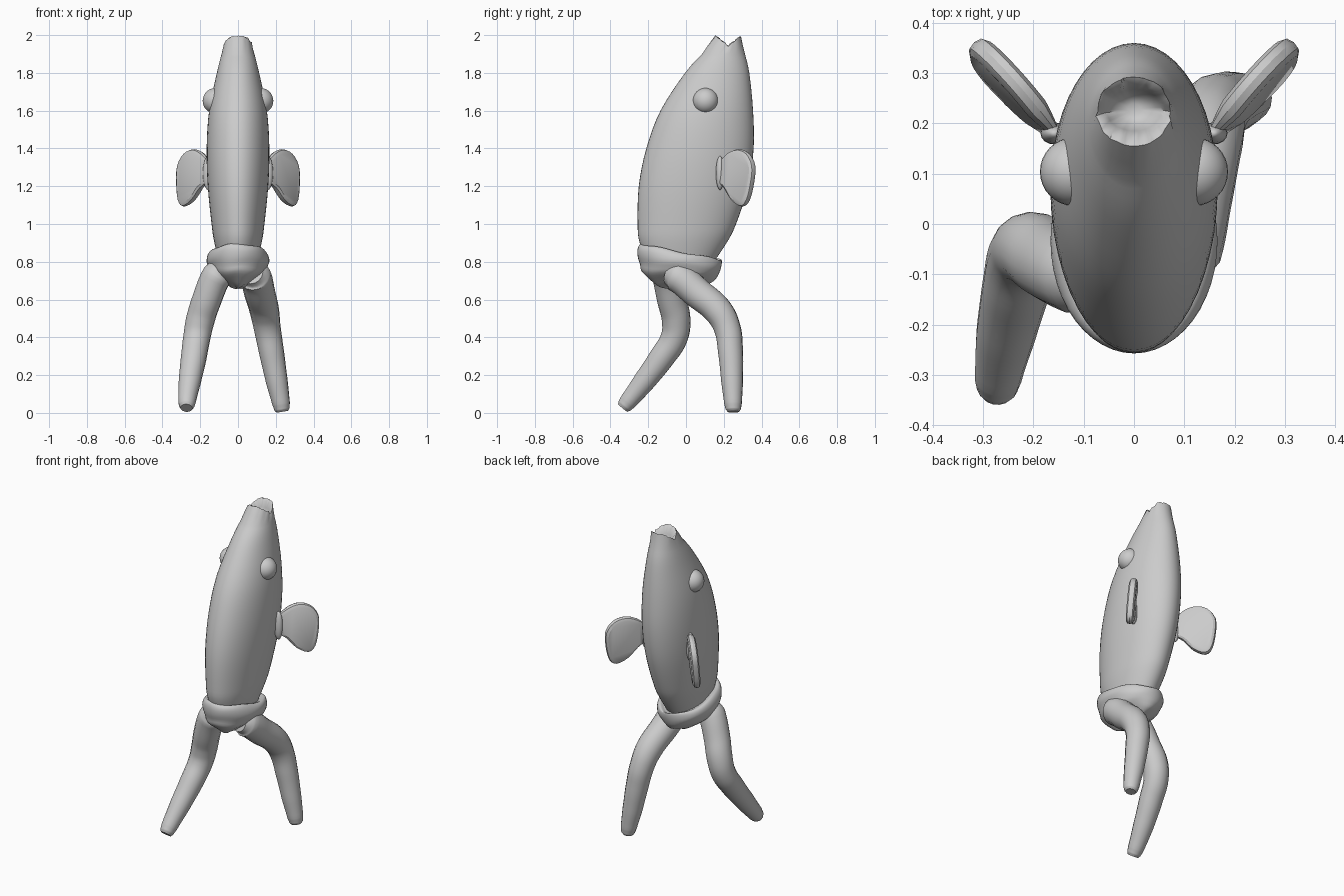
import bpy, bmesh, math, random
from mathutils import Vector

random.seed(4)
if "Cube" in bpy.data.objects:
    bpy.data.objects.remove(bpy.data.objects["Cube"], do_unlink=True)

grey = bpy.data.materials.new("plain_grey")
grey.use_nodes = True
grey.diffuse_color = (0.6, 0.6, 0.6, 1)
grey.node_tree.nodes["Principled BSDF"].inputs["Base Color"].default_value = (0.6, 0.6, 0.6, 1)


def activate(ob):
    bpy.ops.object.select_all(action='DESELECT')
    ob.select_set(True)
    bpy.context.view_layer.objects.active = ob


def finish(ob, angle=40):
    activate(ob)
    bpy.ops.object.shade_smooth_by_angle(angle=math.radians(angle))
    ob.data.materials.clear()
    ob.data.materials.append(grey)


def add_mesh(name, bm, angle=40):
    bmesh.ops.recalc_face_normals(bm, faces=bm.faces)
    me = bpy.data.meshes.new(name)
    bm.to_mesh(me)
    bm.free()
    ob = bpy.data.objects.new(name, me)
    bpy.context.collection.objects.link(ob)
    finish(ob, angle)
    return ob


def loft(name, rings, angle=40):
    """Skin closed rings of points and cap both ends."""
    bm = bmesh.new()
    loops = [[bm.verts.new(p) for p in ring] for ring in rings]
    n = len(loops[0])
    for a, b in zip(loops, loops[1:]):
        for i in range(n):
            j = (i + 1) % n
            bm.faces.new((a[i], a[j], b[j], b[i]))
    bm.faces.new(loops[0])
    bm.faces.new(loops[-1])
    return add_mesh(name, bm, angle)


def smooth_rows(rows, steps=4):
    """Catmull-Rom interpolation between section rows."""
    out = []
    for i in range(len(rows) - 1):
        p = [Vector(rows[min(max(k, 0), len(rows) - 1)]) for k in range(i - 1, i + 3)]
        for s in range(steps):
            t = s / steps
            out.append(0.5 * (2 * p[1] + (p[2] - p[0]) * t
                              + (2 * p[0] - 5 * p[1] + 4 * p[2] - p[3]) * t * t
                              + (3 * p[1] - p[0] - 3 * p[2] + p[3]) * t ** 3))
    return out + [Vector(rows[-1])]


SIDES = 48
ANGLES = [2 * math.pi * i / SIDES for i in range(SIDES)]


def oval(z, front, back, half):
    mid, ry = (front + back) / 2, (back - front) / 2
    return [Vector((half * math.cos(a), mid + ry * math.sin(a), z)) for a in ANGLES]


# Fish body: height, front edge, back edge, half width
body_rows = [(0.76, -0.19, 0.12, 0.09), (0.9, -0.245, 0.215, 0.125),
             (1.0, -0.256, 0.265, 0.14), (1.2, -0.25, 0.33, 0.16),
             (1.4, -0.21, 0.358, 0.166), (1.6, -0.135, 0.355, 0.153),
             (1.8, -0.005, 0.335, 0.112), (1.9, 0.085, 0.312, 0.087)]
rings = [oval(*r) for r in smooth_rows(body_rows)]

# Ragged mouth: lips rise front and back, dip at the corners, then fold inward
jag = [random.uniform(-1, 1) for _ in ANGLES]
for front, back, half, base, lift, rough in (
        (0.12, 0.3, 0.08, 1.925, 0.025, 0.001), (0.155, 0.292, 0.074, 1.942, 0.052, 0.005),
        (0.172, 0.278, 0.064, 1.937, 0.047, 0.006), (0.185, 0.268, 0.055, 1.925, 0.02, 0.003),
        (0.2, 0.255, 0.035, 1.905, 0.0, 0.0), (0.215, 0.24, 0.012, 1.895, 0.0, 0.0)):
    ring = oval(base, front, back, half)
    for p, a, j in zip(ring, ANGLES, jag):
        p.z += lift * abs(math.sin(a)) ** 0.8 + rough * j
        p.x += rough * j * 0.6
    rings.append(ring)
loft("fish_body", rings, 50)

# Rolled waistband and briefs, tilted down toward the back
brief_rows = [(0.84, -0.21, 0.16, 0.11), (0.853, -0.24, 0.185, 0.14),
              (0.835, -0.256, 0.19, 0.16), (0.80, -0.255, 0.187, 0.166),
              (0.765, -0.243, 0.178, 0.153), (0.735, -0.235, 0.165, 0.135),
              (0.70, -0.19, 0.14, 0.09), (0.67, -0.14, 0.08, 0.045),
              (0.66, -0.09, 0.02, 0.015)]
rings = []
for k, row in enumerate(smooth_rows(brief_rows, 3)):
    ring = oval(*row)
    tilt = 0.23 * max(0, 1 - k / 20)
    for p, a in zip(ring, ANGLES):
        p.z -= tilt * (p.y + 0.03) + 0.004 * math.sin(5 * a + 0.4 * k)
    rings.append(ring)
loft("briefs", rings, 60)


# Legs: tapering tubes along a path of x, y, z, radius
def leg(name, path):
    cu = bpy.data.curves.new(name, 'CURVE')
    cu.dimensions = '3D'
    cu.bevel_depth = 1
    cu.bevel_resolution = 6
    cu.resolution_u = 6
    cu.use_fill_caps = True
    sp = cu.splines.new('BEZIER')
    sp.bezier_points.add(len(path) - 1)
    for bp, (x, y, z, r) in zip(sp.bezier_points, path):
        bp.co = (x, y, z)
        bp.radius = r
        bp.handle_left_type = bp.handle_right_type = 'AUTO'
    ob = bpy.data.objects.new(name, cu)
    bpy.context.collection.objects.link(ob)
    activate(ob)
    bpy.ops.object.convert(target='MESH')
    finish(bpy.context.object, 45)


leg("left_leg", [(0.075, -0.09, 0.74, 0.06), (0.09, -0.05, 0.725, 0.085),
                 (0.115, 0.06, 0.635, 0.082), (0.14, 0.17, 0.54, 0.078),
                 (0.155, 0.218, 0.45, 0.071), (0.178, 0.236, 0.32, 0.066),
                 (0.205, 0.244, 0.17, 0.058), (0.228, 0.249, 0.05, 0.047),
                 (0.233, 0.25, 0.018, 0.04), (0.235, 0.25, 0.006, 0.03)])
leg("right_leg", [(-0.08, -0.11, 0.77, 0.06), (-0.11, -0.1, 0.73, 0.08),
                  (-0.165, -0.075, 0.6, 0.078), (-0.2, -0.052, 0.49, 0.076),
                  (-0.218, -0.062, 0.4, 0.072), (-0.235, -0.13, 0.29, 0.068),
                  (-0.254, -0.215, 0.175, 0.06), (-0.27, -0.305, 0.062, 0.047),
                  (-0.272, -0.325, 0.038, 0.041), (-0.273, -0.335, 0.026, 0.032)])


# Side fins: rounded paddle with a bevelled rim, swept backward and slightly twisted
outline = smooth_rows([(0.0, 1.22), (0.05, 1.19), (0.11, 1.125), (0.18, 1.092),
                       (0.222, 1.125), (0.245, 1.22), (0.246, 1.31), (0.2, 1.375),
                       (0.13, 1.396), (0.06, 1.375), (0.0, 1.33)], 3)
centre = Vector((0.13, 1.25))
for side, name in ((1, "left_fin"), (-1, "right_fin")):
    rings = []
    for scale, depth in ((0.86, -0.023), (0.97, -0.015), (1, 0), (0.97, 0.015), (0.86, 0.023)):
        ring = []
        for q in outline:
            u, z = centre + (q - centre) * scale
            thin = min(1, 0.35 + u / 0.1)
            n = depth * thin + 0.09 * (1.25 - z)
            ring.append((side * (0.155 + 0.66 * u + 0.75 * n), 0.172 + 0.75 * u - 0.66 * n, z))
        rings.append(ring)
    loft(name, rings, 30)
    # Fin root blending into the body
    bm = bmesh.new()
    bmesh.ops.create_uvsphere(bm, u_segments=16, v_segments=10, radius=1)
    for v in bm.verts:
        v.co = Vector((side * (0.158 + 0.028 * v.co.x), 0.18 + 0.022 * v.co.y, 1.27 + 0.09 * v.co.z))
    add_mesh(name + "_root", bm)

    # Bulging eye
    bm = bmesh.new()
    bmesh.ops.create_uvsphere(bm, u_segments=32, v_segments=16, radius=0.068)
    bmesh.ops.translate(bm, verts=bm.verts, vec=(side * 0.119, 0.104, 1.652))
    add_mesh("left_eye" if side > 0 else "right_eye", bm)
